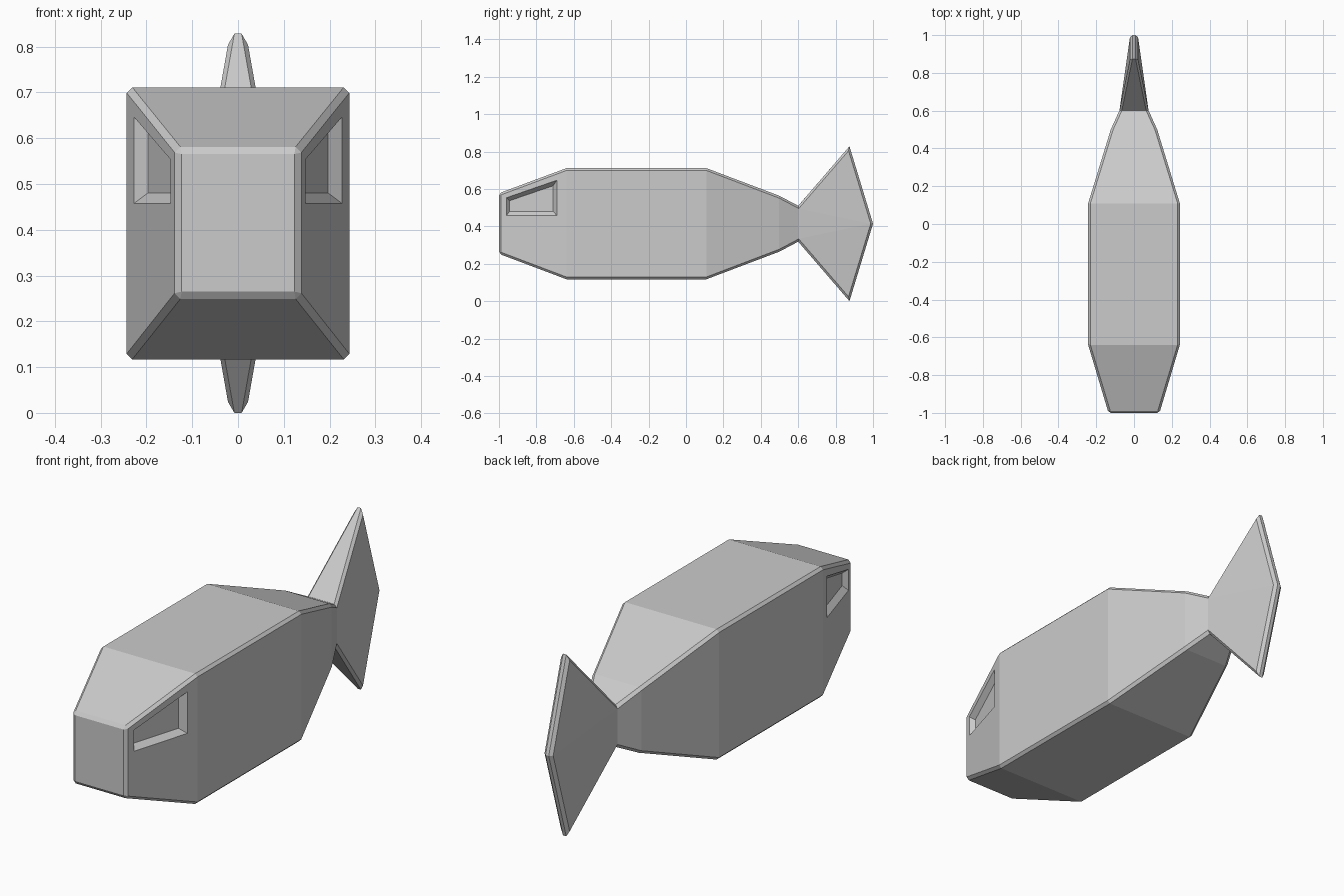
import bpy, bmesh
from mathutils import Vector

if "Cube" in bpy.data.objects:
    bpy.data.objects.remove(bpy.data.objects["Cube"])

MID = 0.414  # height of the centre line


def finish(bm, name):
    bmesh.ops.recalc_face_normals(bm, faces=bm.faces[:])
    me = bpy.data.meshes.new(name)
    bm.to_mesh(me)
    bm.free()
    ob = bpy.data.objects.new(name, me)
    bpy.context.collection.objects.link(ob)
    return ob


# Fish body: rectangular sections (y, half width, z low, z high)
sections = [(-1.0, 0.135, 0.253, 0.577), (-0.64, 0.243, 0.117, 0.711),
            (0.11, 0.243, 0.117, 0.711), (0.5, 0.123, 0.265, 0.563),
            (0.6, 0.077, 0.318, 0.51)]
bm = bmesh.new()
rings = [[bm.verts.new(p) for p in ((-w, y, lo), (w, y, lo), (w, y, hi), (-w, y, hi))]
         for y, w, lo, hi in sections]
bm.faces.new(rings[0])
for a, b in zip(rings, rings[1:]):
    for i in range(4):
        j = (i + 1) % 4
        bm.faces.new((a[i], a[j], b[j], b[i]))

# Tail fin: low tip, rear point, high tip on each side
base = rings[-1]
rims = []
for s, lo, hi in ((-1, base[0], base[3]), (1, base[1], base[2])):
    tips = [bm.verts.new((s * 0.02, y, z)) for y, z in ((0.874, 0), (1, MID), (0.874, 0.828))]
    bm.faces.new((lo, tips[0], tips[1]))
    bm.faces.new((lo, tips[1], hi))
    bm.faces.new((hi, tips[1], tips[2]))
    rims.append([lo] + tips + [hi])
for i in range(4):
    bm.faces.new((rims[0][i], rims[0][i + 1], rims[1][i + 1], rims[1][i]))
bmesh.ops.recalc_face_normals(bm, faces=bm.faces[:])

# Chamfer the long corners and the front outline
edges = []
for e in bm.edges:
    a, b = e.verts
    across = abs(a.co.x + b.co.x) < 1e-5
    front = max(a.co.y, b.co.y) < -0.99
    if e.calc_face_angle(0) > 0.5 and (front or not across):
        edges.append(e)
bmesh.ops.bevel(bm, geom=edges, offset=0.012, segments=1, affect='EDGES', profile=0.5)
body = finish(bm, "fish_body")

# Eye recesses: sloping-sided cutters following the cheek plane
outer = [(-0.96, 0.457), (-0.69, 0.457), (-0.69, 0.647), (-0.96, 0.553)]
inner = [(-0.943, 0.48), (-0.71, 0.48), (-0.71, 0.617), (-0.943, 0.537)]


def cheek(y, z, depth):
    return Vector((0.135 + 0.3 * (y + 1) - depth, y, z))


for s, name in ((-1, "eye_cutter_left"), (1, "eye_cutter_right")):
    bm = bmesh.new()
    floor = [cheek(*p, 0.025) for p in inner]
    top = [2 * cheek(*p, 0) - f for p, f in zip(outer, floor)]
    lv, tv = [[bm.verts.new((s * c.x, c.y, c.z)) for c in loop] for loop in (floor, top)]
    bm.faces.new(lv)
    bm.faces.new(tv)
    for i in range(4):
        j = (i + 1) % 4
        bm.faces.new((lv[i], lv[j], tv[j], tv[i]))
    cutter = finish(bm, name)
    cutter.hide_render = True
    cutter.display_type = 'WIRE'
    mod = body.modifiers.new(name, 'BOOLEAN')
    mod.operation = 'DIFFERENCE'
    mod.solver = 'EXACT'
    mod.object = cutter
